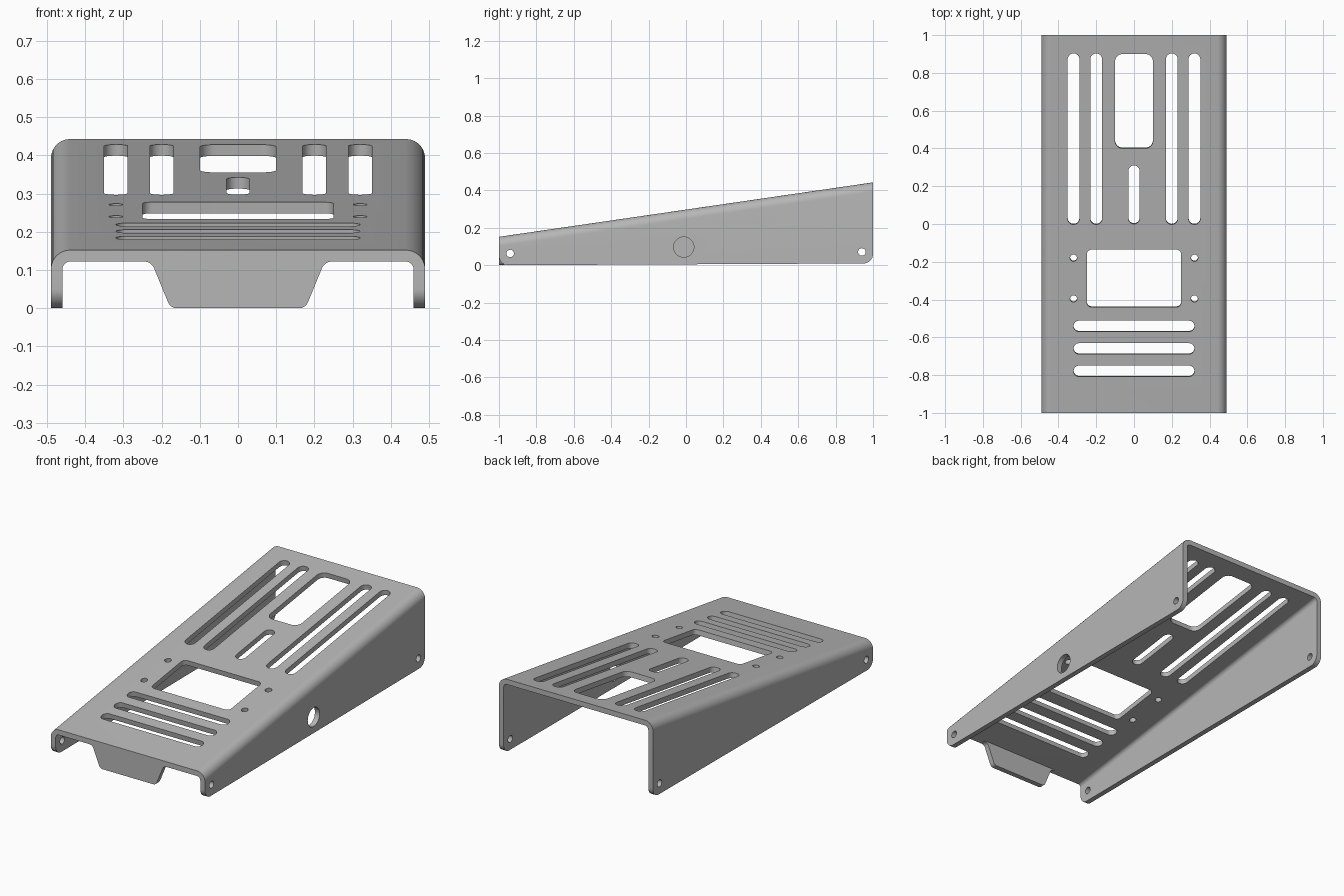
import bpy, bmesh, math
from mathutils import Matrix, Vector

cube = bpy.data.objects.get("Cube")
if cube:
    bpy.data.objects.remove(cube, do_unlink=True)

steel = bpy.data.materials.new("plain grey metal")
steel.use_nodes = True
grey = (0.47, 0.47, 0.47, 1)
steel.diffuse_color = grey
steel.node_tree.nodes["Principled BSDF"].inputs["Base Color"].default_value = grey

WIDTH, THICK, BEND = 0.49, 0.03, 0.05
FRONT_Z, BACK_Z = 0.152, 0.443
SLOPE = (BACK_Z - FRONT_Z) / 2
MID_Z = (FRONT_Z + BACK_Z) / 2
TILT = math.atan(SLOPE)

# Drawing planes: seen from the side, from the front, and on the sloping top
SIDE = Matrix(((0, 0, 1, 0), (1, 0, 0, 0), (0, 1, 0, 0), (0, 0, 0, 1)))
FRONT = Matrix.Rotation(math.pi / 2, 4, 'X')
SHEAR = Matrix.Identity(4)
SHEAR[2][1] = SLOPE
TOP = (Matrix.Translation((0, 0, MID_Z)) @ Matrix.Rotation(TILT, 4, 'X')
       @ Matrix.Scale(1 / math.cos(TILT), 4, (0, 1, 0)))


def rounded(corners, steps=10):
    """Outline from (u, v, radius) corners, each filleted by its radius."""
    pts = [Vector(c[:2]) for c in corners]
    out = []
    for i, (p, corner) in enumerate(zip(pts, corners)):
        r = corner[2]
        if r == 0:
            out.append(p)
            continue
        a = (pts[i - 1] - p).normalized()
        b = (pts[(i + 1) % len(pts)] - p).normalized()
        half = a.angle(b) / 2
        centre = p + (a + b).normalized() * (r / math.sin(half))
        start = p + a * (r / math.tan(half)) - centre
        end = p + b * (r / math.tan(half)) - centre
        sweep = start.angle_signed(end)
        for k in range(steps + 1):
            out.append(centre + Matrix.Rotation(-sweep * k / steps, 2) @ start)
    return out


def box(u, v, hu, hv, r):
    """Rounded rectangle about a centre."""
    r = min(r, min(hu, hv) * 0.999)
    return rounded([(u - hu, v - hv, r), (u + hu, v - hv, r),
                    (u + hu, v + hv, r), (u - hu, v + hv, r)])


def prism(bm, outline, w0, w1, frame):
    low = [bm.verts.new(frame @ Vector((p.x, p.y, w0))) for p in outline]
    high = [bm.verts.new(frame @ Vector((p.x, p.y, w1))) for p in outline]
    bm.faces.new(low[::-1])
    bm.faces.new(high)
    for i in range(len(low)):
        j = (i + 1) % len(low)
        bm.faces.new((low[i], low[j], high[j], high[i]))


def make(name, bm):
    bmesh.ops.recalc_face_normals(bm, faces=bm.faces[:])
    mesh = bpy.data.meshes.new(name)
    bm.to_mesh(mesh)
    bm.free()
    mesh.materials.append(steel)
    ob = bpy.data.objects.new(name, mesh)
    bpy.context.collection.objects.link(ob)
    return ob


def select(ob):
    bpy.ops.object.select_all(action='DESELECT')
    ob.select_set(True)
    bpy.context.view_layer.objects.active = ob


def boolean(ob, tool, operation):
    tool.hide_render = True
    mod = ob.modifiers.new("cut", 'BOOLEAN')
    mod.object, mod.operation, mod.solver = tool, operation, 'EXACT'
    select(ob)
    bpy.ops.object.modifier_apply(modifier=mod.name)
    bpy.data.objects.remove(tool, do_unlink=True)


# Folded sheet: channel section run along the slope
inner = WIDTH - THICK
bm = bmesh.new()
prism(bm, rounded([
    (-WIDTH, -0.4, 0), (-inner, -0.4, 0),
    (-inner, MID_Z - THICK, BEND - THICK), (inner, MID_Z - THICK, BEND - THICK),
    (inner, -0.4, 0), (WIDTH, -0.4, 0),
    (WIDTH, MID_Z, BEND), (-WIDTH, MID_Z, BEND)]), -1.1, 1.1, SHEAR @ FRONT)
body = make("folded_body", bm)

# Trim the side flanges to their outline with rounded lower corners
bm = bmesh.new()
prism(bm, rounded([(-1, 0, 0.05), (1, 0.01, 0.05), (1, 1, 0), (-1, 1, 0)]),
      -0.8, 0.8, SIDE)
boolean(body, make("flange_outline", bm), 'INTERSECT')

# Openings in the top
bm = bmesh.new()
openings = [box(0, 0.65, 0.1, 0.25, 0.04),
            box(0, 0.155, 0.03, 0.155, 0.03),
            box(0, -0.288, 0.25, 0.152, 0.025)]
for side in (-1, 1):
    for x in (0.2, 0.32):
        openings.append(box(side * x, 0.45, 0.031, 0.453, 0.031))
    for y in (-0.18, -0.396):
        openings.append(box(side * 0.32, y, 0.018, 0.018, 0.018))
for y in (-0.541, -0.66, -0.779):
    openings.append(box(0, y, 0.32, 0.029, 0.029))
for outline in openings:
    prism(bm, outline, -0.1, 0.1, TOP)

# Pin holes through both flanges, socket hole through the left one only
for y, z in ((-0.94, 0.063), (0.94, 0.071)):
    prism(bm, box(y, z, 0.02, 0.02, 0.02), -0.8, 0.8, SIDE)
prism(bm, box(-0.012, 0.097, 0.054, 0.054, 0.054), 0.42, 0.8, SIDE)
boolean(body, make("opening_cutters", bm), 'DIFFERENCE')

# Front tab hanging from the front edge
under = FRONT_Z - THICK
half_tab = [(0.177, 0, 0.025), (0.227, under, 0.028),
            (0.25, under, 0), (0.25, under + 0.005, 0)]
bm = bmesh.new()
prism(bm, rounded(half_tab + [(-u, v, r) for u, v, r in half_tab[::-1]]),
      1 - THICK, 1, FRONT)
tab = make("front_tab", bm)

for ob in (body, tab):
    select(ob)
    bpy.ops.object.shade_smooth_by_angle(angle=math.radians(30))
